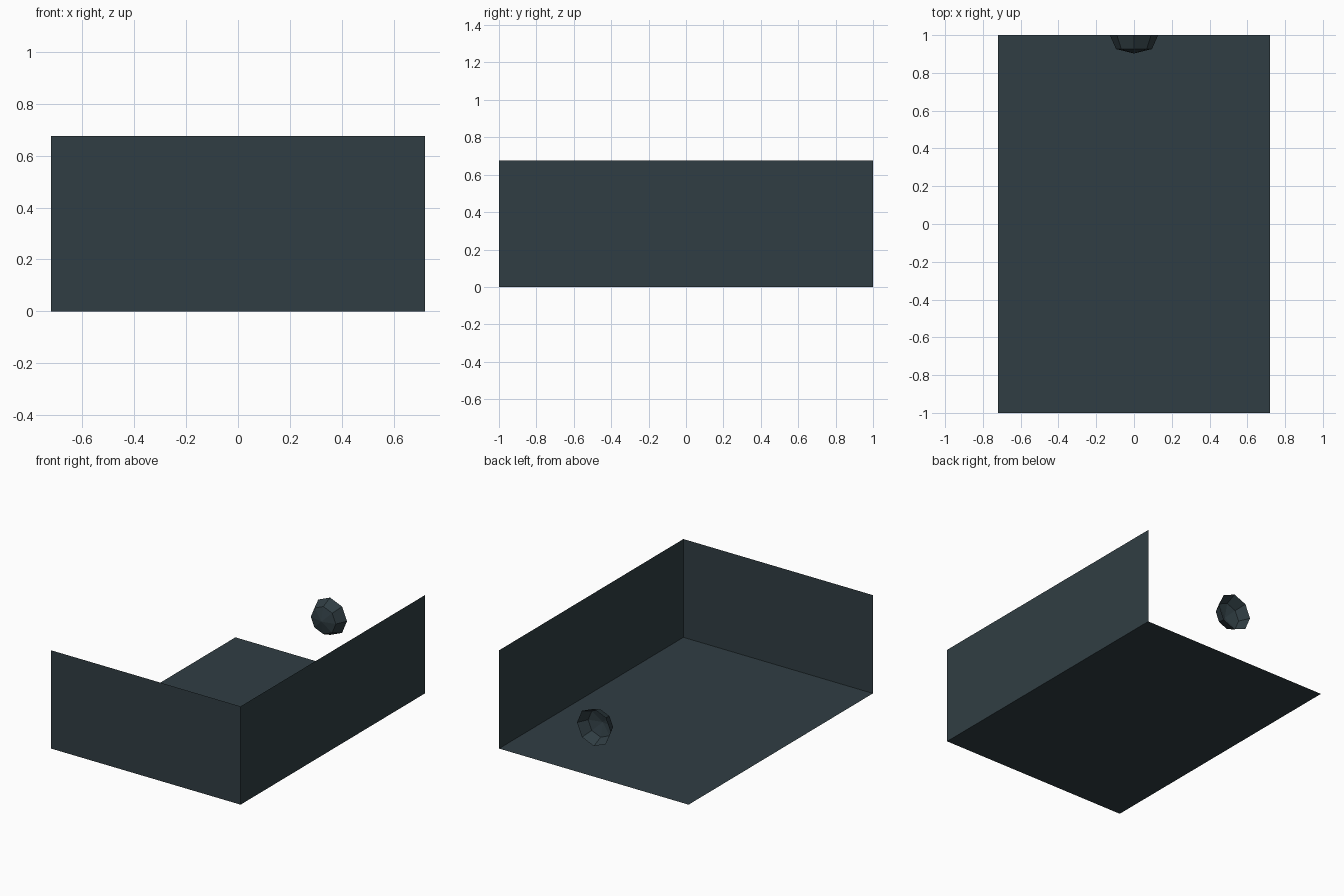
import bpy, math

if "Cube" in bpy.data.objects:
    bpy.data.objects.remove(bpy.data.objects["Cube"])

W, L, H = 0.72, 1.0, 0.675      # half width, half length, wall height

slate = bpy.data.materials.new("dark_slate")
slate.diffuse_color = (0.030, 0.048, 0.057, 1)
slate.use_nodes = True
slate.node_tree.nodes["Principled BSDF"].inputs["Base Color"].default_value = slate.diffuse_color


def add_part(name, verts, faces):
    mesh = bpy.data.meshes.new(name)
    mesh.from_pydata(verts, [], faces)
    mesh.materials.append(slate)
    obj = bpy.data.objects.new(name, mesh)
    bpy.context.collection.objects.link(obj)
    return obj


# Open tray: single-sheet floor and two walls, back and left sides open
add_part("floor", [(-W, -L, 0), (-W, L, 0), (W, L, 0), (W, -L, 0)], [(0, 1, 2, 3)])
add_part("front_wall", [(-W, -L, 0), (W, -L, 0), (W, -L, H), (-W, -L, H)], [(0, 1, 2, 3)])
add_part("right_wall", [(W, -L, 0), (W, L, 0), (W, L, H), (W, -L, H)], [(0, 1, 2, 3)])

# Faceted half dome at the back, bulging forward and hollow behind
SIDES = 8
verts = []
for radius, y in ((0.128, L), (0.095, 0.926)):
    for i in range(SIDES):
        a = 2 * math.pi * i / SIDES
        verts.append((radius * math.cos(a), y, H / 2 + radius * math.sin(a)))
verts.append((0, 0.903, H / 2))
faces = []
for i in range(SIDES):
    j = (i + 1) % SIDES
    faces.append((i, j, SIDES + j, SIDES + i))
    faces.append((SIDES + i, SIDES + j, 2 * SIDES))
add_part("dome", verts, faces)
